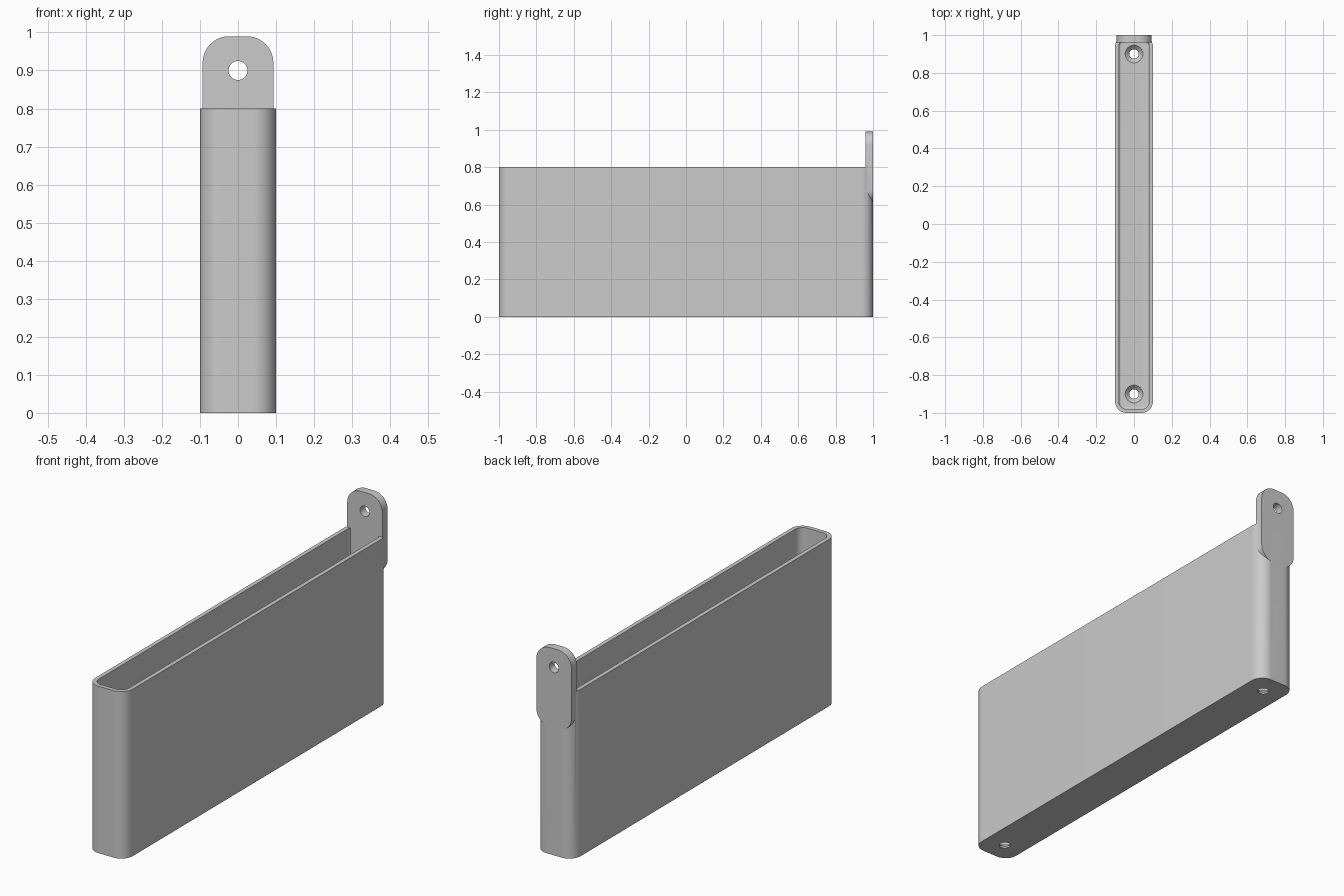
import bpy, bmesh
from math import sin, cos, pi, radians
from mathutils import Matrix

if "Cube" in bpy.data.objects:
    bpy.data.objects.remove(bpy.data.objects["Cube"])

grey = bpy.data.materials.new("grey plastic")
grey.use_nodes = True
colour = (0.6, 0.6, 0.6, 1)
grey.diffuse_color = colour
grey.node_tree.nodes["Principled BSDF"].inputs["Base Color"].default_value = colour


def rounded_outline(hw, hh, r, steps=12):
    """Counter-clockwise rounded rectangle centred on the origin."""
    corners = [(1, 1), (-1, 1), (-1, -1), (1, -1)]
    return [(sx * (hw - r) + r * cos((q + i / steps) * pi / 2),
             sy * (hh - r) + r * sin((q + i / steps) * pi / 2))
            for q, (sx, sy) in enumerate(corners) for i in range(steps + 1)]


def loft(name, rings, matrix=Matrix()):
    """Closed solid through matching rings, each an (outline, height) pair."""
    bm = bmesh.new()
    loops = [[bm.verts.new((x, y, h)) for x, y in outline] for outline, h in rings]
    for low, high in zip(loops, loops[1:]):
        for i in range(len(low)):
            bm.faces.new((low[i - 1], low[i], high[i], high[i - 1]))
    bm.faces.new(loops[0][::-1])
    bm.faces.new(loops[-1])
    bm.transform(matrix)
    bmesh.ops.recalc_face_normals(bm, faces=bm.faces)
    mesh = bpy.data.meshes.new(name)
    bm.to_mesh(mesh)
    bm.free()
    mesh.materials.append(grey)
    obj = bpy.data.objects.new(name, mesh)
    bpy.context.collection.objects.link(obj)
    return obj


def circle(r, n=40):
    return [(r * cos(2 * pi * i / n), r * sin(2 * pi * i / n)) for i in range(n)]


def combine(target, other, operation):
    """Apply a boolean, then drop the helper."""
    bpy.context.view_layer.objects.active = target
    mod = target.modifiers.new("cut", 'BOOLEAN')
    mod.object, mod.operation, mod.solver = other, operation, 'EXACT'
    bpy.ops.object.modifier_apply(modifier=mod.name)
    bpy.data.objects.remove(other)


# Sizes
half_w, height, corner, wall, floor, fillet = 0.1, 0.8, 0.06, 0.02, 0.03, 0.012

# Tray body
body = rounded_outline(half_w, 1, corner)
tray = loft("wall_tray", [(body, 0), (body, height)])

# Cavity with a filleted floor edge
rings = []
for i in range(7):
    a = i / 6 * pi / 2
    inset = wall + fillet * (1 - sin(a))
    rings.append((rounded_outline(half_w - inset, 1 - inset, corner - inset),
                  floor + fillet * (1 - cos(a))))
rings.append((rings[-1][0], height + 0.1))
combine(tray, loft("cavity_cutter", rings), 'DIFFERENCE')

# Hanging tab, standing upright against the back wall
upright = Matrix.Translation((0, 1, 0.8)) @ Matrix.Rotation(radians(90), 4, 'X')
tab = rounded_outline(0.093, 0.19, 0.07)
combine(tray, loft("hanging_tab", [(tab, 0), (tab, 0.04)], upright), 'UNION')

# Screw hole through the tab
hole = circle(0.025)
screw = Matrix.Translation((0, 0, 0.1)) @ upright
combine(tray, loft("tab_hole_cutter", [(hole, -0.1), (hole, 0.1)], screw), 'DIFFERENCE')

# Countersunk drain holes in the floor
for y in (-0.9, 0.9):
    rings = [(hole, -0.1), (hole, 0.008), (circle(0.047), floor), (circle(0.047), floor + 0.005)]
    combine(tray, loft("floor_hole_cutter", rings, Matrix.Translation((0, y, 0))), 'DIFFERENCE')

# Smooth rounded walls, keep crisp edges
bpy.ops.object.select_all(action='DESELECT')
tray.select_set(True)
bpy.context.view_layer.objects.active = tray
bpy.ops.object.shade_smooth_by_angle(angle=radians(30))
